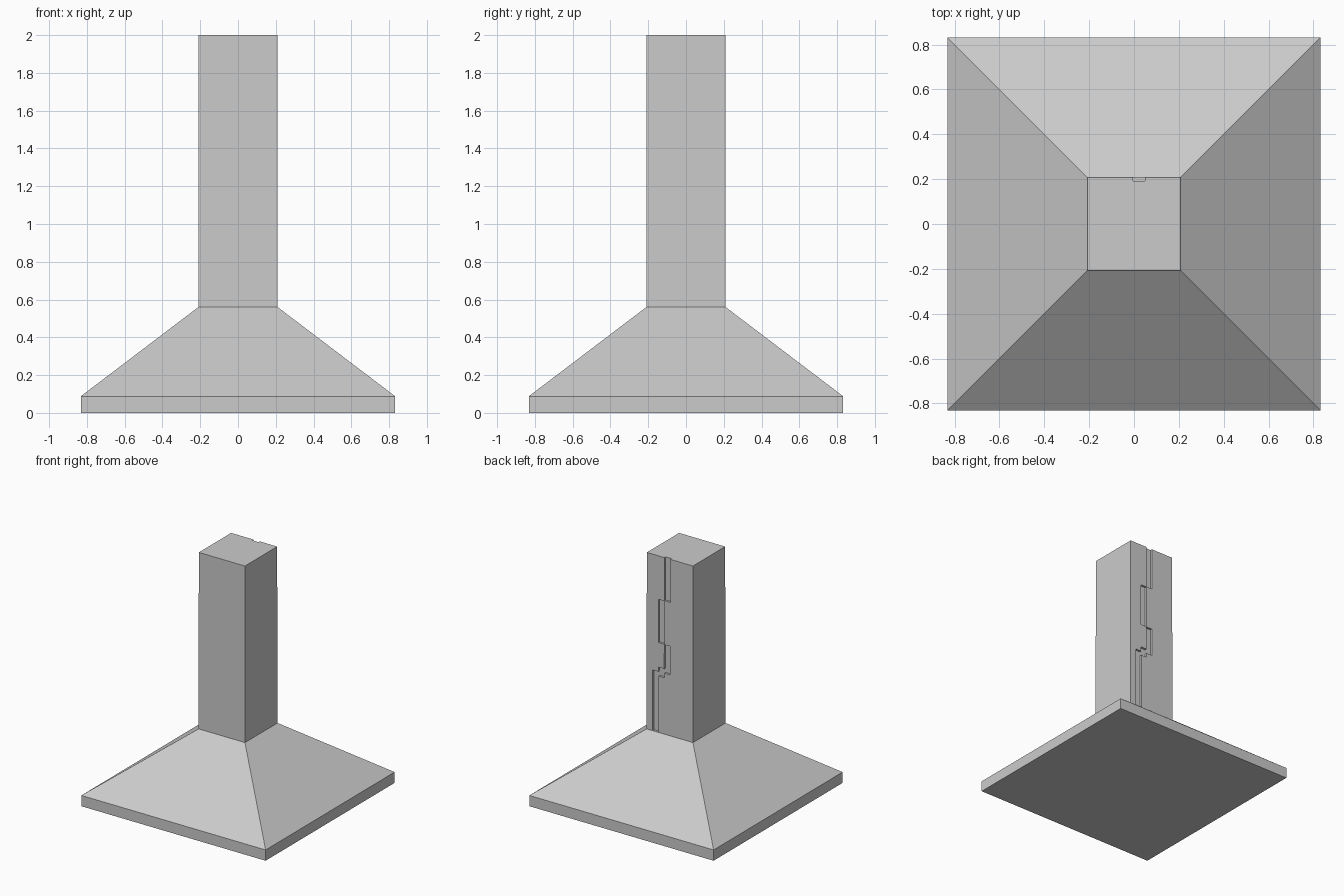
import bpy, bmesh

if "Cube" in bpy.data.objects:
    bpy.data.objects.remove(bpy.data.objects["Cube"])


def stacked_squares(name, rings):
    """Closed solid lofted through square rings given as (half width, z)."""
    bm = bmesh.new()
    loops = [[bm.verts.new((sx * h, sy * h, z))
              for sx, sy in ((-1, -1), (1, -1), (1, 1), (-1, 1))]
             for h, z in rings]
    for a, b in zip(loops, loops[1:]):
        for i in range(4):
            j = (i + 1) % 4
            bm.faces.new((a[i], a[j], b[j], b[i]))
    bm.faces.new(loops[0][::-1])
    bm.faces.new(loops[-1])
    mesh = bpy.data.meshes.new(name)
    bm.to_mesh(mesh)
    bm.free()
    obj = bpy.data.objects.new(name, mesh)
    bpy.context.collection.objects.link(obj)
    return obj


def cut_box(target, x0, x1, y0, y1, z0, z1):
    """Subtract a box from the target and discard the cutter."""
    bpy.ops.mesh.primitive_cube_add(
        size=1, location=((x0 + x1) / 2, (y0 + y1) / 2, (z0 + z1) / 2))
    cutter = bpy.context.object
    cutter.name = "groove_cutter"
    cutter.scale = (x1 - x0, y1 - y0, z1 - z0)
    cutter.hide_render = True
    bpy.ops.object.transform_apply(location=True, rotation=False, scale=True)
    bpy.context.view_layer.objects.active = target
    mod = target.modifiers.new("groove", 'BOOLEAN')
    mod.operation = 'DIFFERENCE'
    mod.solver = 'EXACT'
    mod.object = cutter
    bpy.ops.object.modifier_apply(modifier=mod.name)
    bpy.data.objects.remove(cutter, do_unlink=True)


# Rim, sloped canopy and square flue as one shell
hood = stacked_squares("hood_and_flue",
                       [(0.832, 0), (0.832, 0.088), (0.21, 0.56), (0.208, 2.0)])

# Stepped groove down the back of the flue: column index, bottom, top
STEP = 0.053
for col, z0, z1 in [(0, 1.648, 2.1), (1, 1.292, 1.645), (0, 1.057, 1.29),
                    (1, 1.02, 1.093), (2, 0.561, 1.055)]:
    x0 = -0.004 + col * STEP
    cut_box(hood, x0, x0 + STEP + 0.001, 0.192, 0.3, z0, z1)
